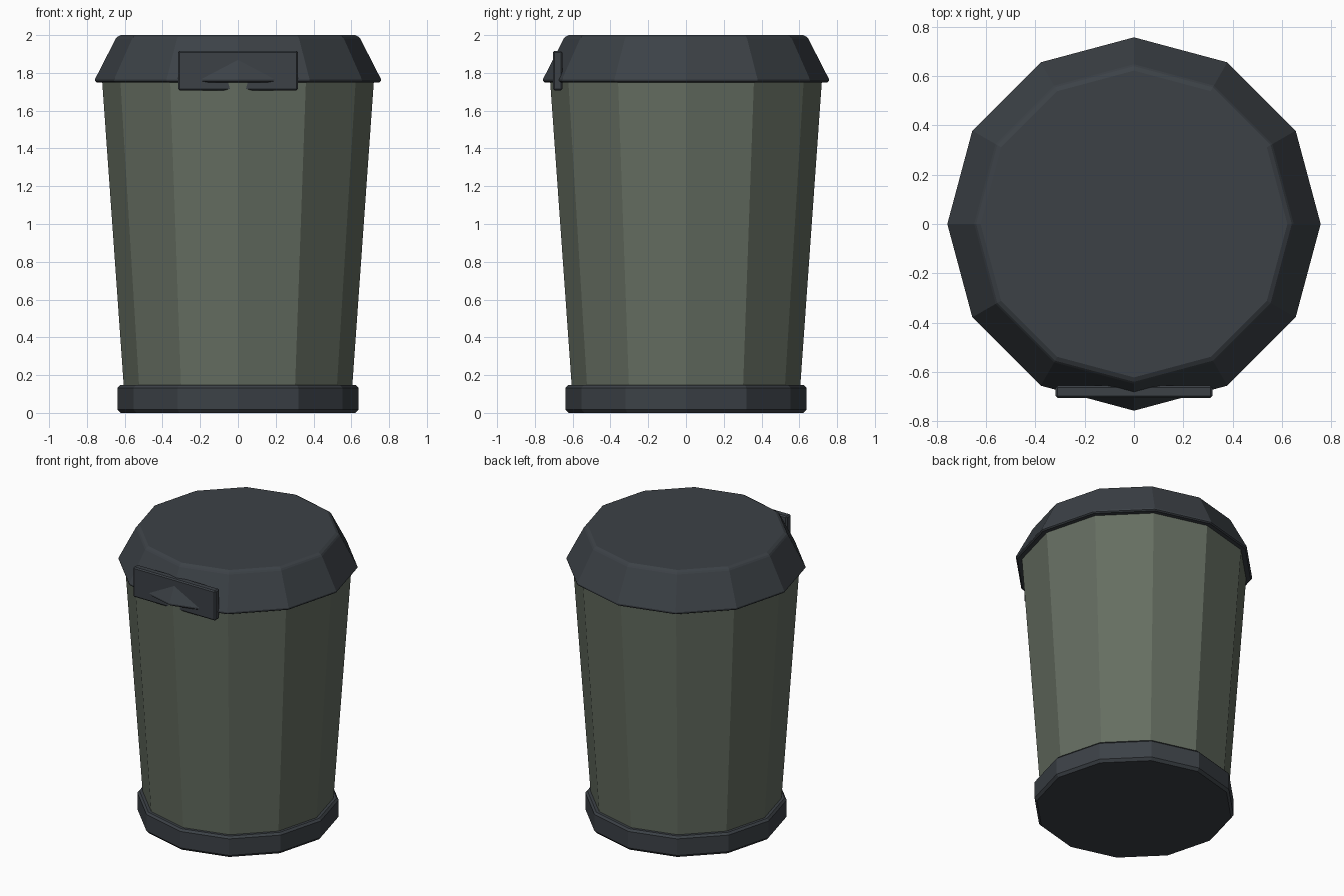
import bpy, bmesh, math

if "Cube" in bpy.data.objects:
    bpy.data.objects.remove(bpy.data.objects["Cube"])

SIDES = 12


def material(name, rgb):
    m = bpy.data.materials.new(name)
    m.diffuse_color = (*rgb, 1)
    m.use_nodes = True
    m.node_tree.nodes["Principled BSDF"].inputs["Base Color"].default_value = m.diffuse_color
    return m


dark = material("dark_plastic", (0.045, 0.053, 0.062))
green = material("green_metal", (0.13, 0.155, 0.12))


def finish(bm, name, mat):
    bmesh.ops.recalc_face_normals(bm, faces=bm.faces)
    me = bpy.data.meshes.new(name)
    bm.to_mesh(me)
    bm.free()
    me.materials.append(mat)
    ob = bpy.data.objects.new(name, me)
    bpy.context.collection.objects.link(ob)
    return ob


def lathe(name, profile, mat):
    """Closed twelve-sided solid from (radius, z) rings, bottom to top."""
    bm = bmesh.new()
    rings = []
    for r, z in profile:
        rings.append([bm.verts.new((r * math.cos(math.tau * i / SIDES),
                                    r * math.sin(math.tau * i / SIDES), z))
                      for i in range(SIDES)])
    for a, b in zip(rings, rings[1:]):
        for i in range(SIDES):
            j = (i + 1) % SIDES
            bm.faces.new((a[i], a[j], b[j], b[i]))
    bm.faces.new(rings[0][::-1])
    bm.faces.new(rings[-1])
    return finish(bm, name, mat)


# Base foot with chamfered rims
lathe("base", [(0.622, 0), (0.638, 0.018), (0.638, 0.133), (0.625, 0.147)], dark)

# Tapered bin body
lathe("body", [(0.602, 0.10), (0.721, 1.78)], green)

# Sloping lid with a thin lower lip and chamfered top
lathe("lid", [(0.748, 1.75), (0.757, 1.757), (0.757, 1.767),
              (0.648, 1.98), (0.640, 1.99), (0.622, 2.0)], dark)

# Handle plate on the front; the lid and body corners poke through it
bm = bmesh.new()
bmesh.ops.create_cube(bm, size=1)
for v in bm.verts:
    v.co = (v.co.x * 0.636, v.co.y * 0.05 - 0.68, v.co.z * 0.208 + 1.812)
handle = finish(bm, "handle", dark)
bevel = handle.modifiers.new("bevel", 'BEVEL')
bevel.width = 0.008
bevel.segments = 1
